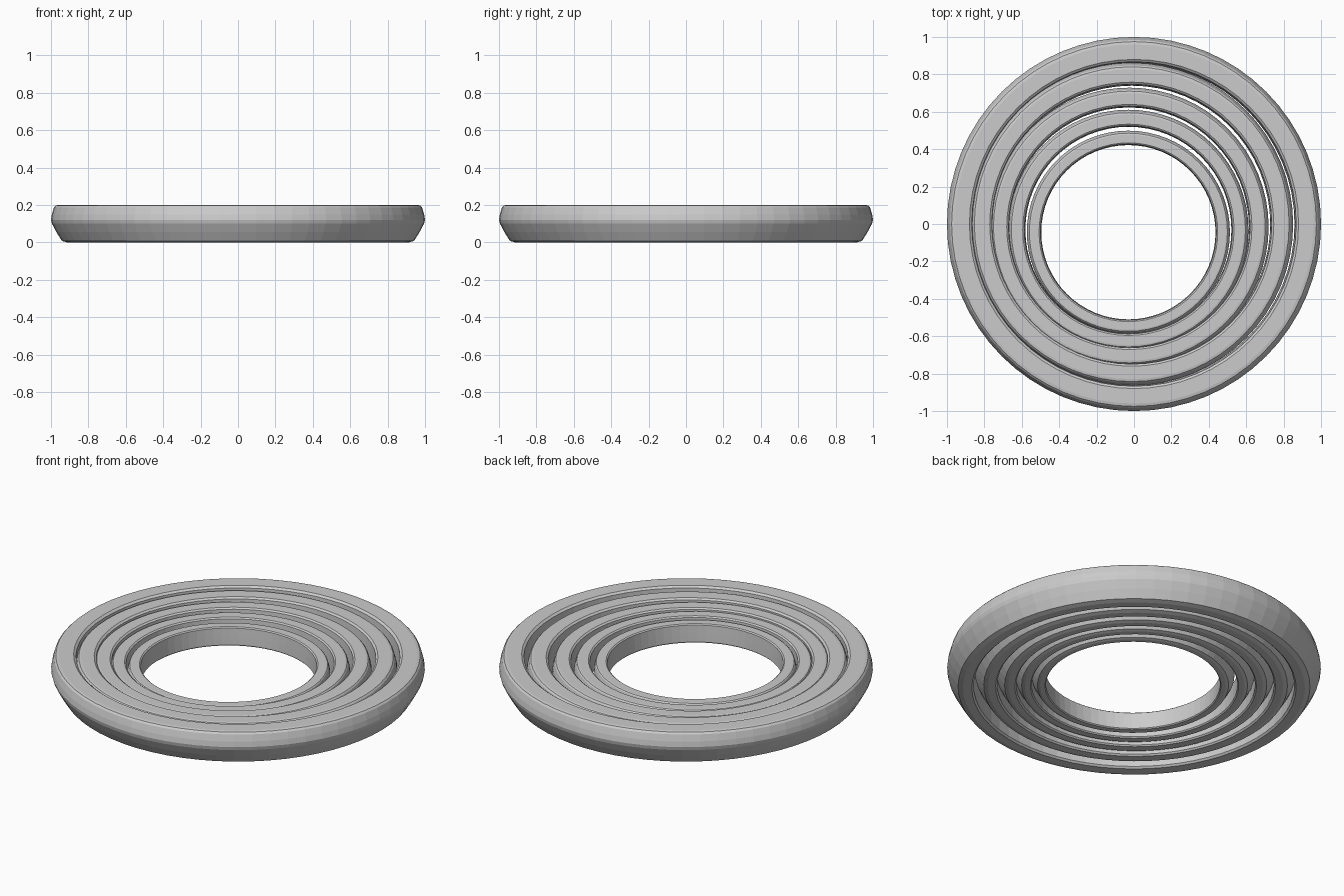
import bpy, math

if "Cube" in bpy.data.objects:
    bpy.data.objects.remove(bpy.data.objects["Cube"])

SEG = 64
MID = 0.1
# closed section of the unit ring: bulged outer wall going up, then plain bore going down
SECTION = [(0.915, 0.0), (0.942, 0.008), (0.971, 0.055), (0.995, 0.1), (1.0, 0.12),
           (0.995, 0.15), (0.984, 0.187), (0.975, 0.197), (0.96, 0.2),
           (0.88, 0.2), (0.867, 0.19), (0.862, 0.1), (0.858, 0.01), (0.868, 0.0)]


def lathe_ring(name, scale, cx, cy, cz):
    """Spin the section, scaled about mid-height, around an offset centre."""
    n = len(SECTION)
    verts, faces = [], []
    for i in range(SEG):
        a = 2 * math.pi * i / SEG
        for r, z in SECTION:
            verts.append((cx + scale * r * math.cos(a),
                          cy + scale * r * math.sin(a),
                          cz + scale * (z - MID)))
    for i in range(SEG):
        j = (i + 1) % SEG
        for k in range(n):
            m = (k + 1) % n
            faces.append((i * n + k, j * n + k, j * n + m, i * n + m))
    mesh = bpy.data.meshes.new(name)
    mesh.from_pydata(verts, [], faces)
    mesh.update()
    ob = bpy.data.objects.new(name, mesh)
    bpy.context.collection.objects.link(ob)


# nested rings, each a smaller copy drifting off centre
RINGS = [
    ("outer_ring", 1.0, 0.0, 0.0, 0.1),
    ("second_ring", 0.863, -0.012, -0.001, 0.1),
    ("third_ring", 0.745, -0.025, -0.016, 0.1),
    ("fourth_ring", 0.642, -0.03, -0.031, 0.099),
    ("inner_ring", 0.543, -0.03, -0.044, 0.098),
]
for ring in RINGS:
    lathe_ring(*ring)
